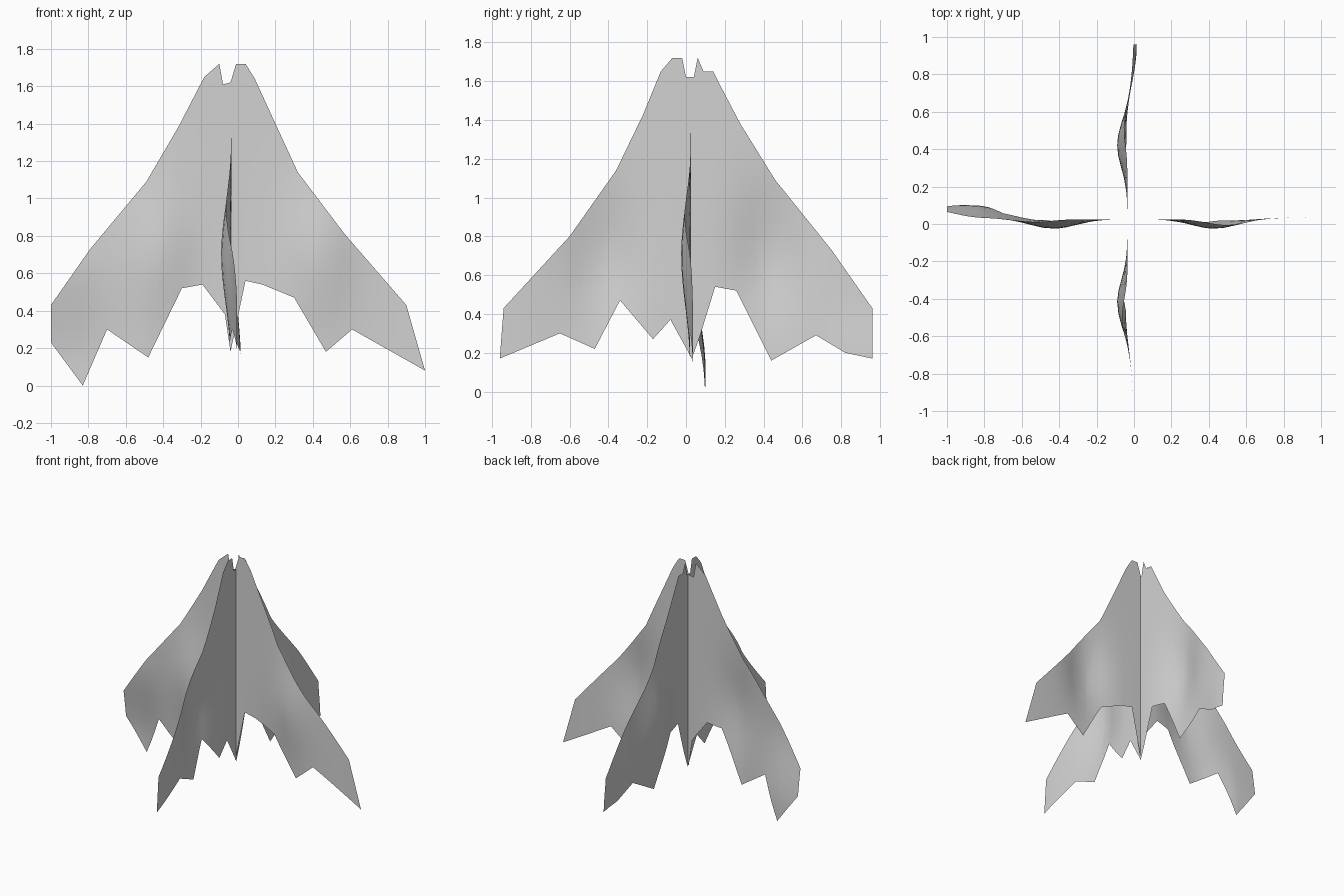
import bpy
import bmesh
from math import exp, radians
from mathutils import Vector

default_cube = bpy.data.objects.get("Cube")
if default_cube:
    bpy.data.objects.remove(default_cube, do_unlink=True)

# One pale grey for both sheets
grey = bpy.data.materials.new("pale_grey")
grey.use_nodes = True
colour = (0.65, 0.65, 0.65, 1)
grey.diffuse_color = colour
shader = next(n for n in grey.node_tree.nodes if n.type == "BSDF_PRINCIPLED")
shader.inputs["Base Color"].default_value = colour

# Torn outlines as (distance across, height), starting at the top notch
WIDE_OUTLINE = [
    (-.04, 1.62), (-.01, 1.72), (.04, 1.72), (.09, 1.64), (.2, 1.4),
    (.32, 1.14), (.57, .81), (.9, .43), (1, .08), (.61, .3), (.47, .18),
    (.3, .47), (.13, .54), (.04, .56), (-.04, .18), (-.07, .38), (-.19, .54),
    (-.3, .52), (-.48, .15), (-.7, .3), (-.83, 0), (-1, .23), (-1, .43),
    (-.79, .73), (-.49, 1.09), (-.32, 1.38), (-.18, 1.65), (-.13, 1.66),
    (-.1, 1.72), (-.08, 1.61),
]
DEEP_OUTLINE = [
    (.04, 1.62), (.06, 1.72), (.09, 1.65), (.14, 1.65), (.17, 1.59),
    (.28, 1.38), (.46, 1.09), (.75, .73), (.96, .43), (.96, .17), (.82, .2),
    (.67, .29), (.44, .16), (.26, .52), (.15, .54), (.07, .28), (.03, .17),
    (-.08, .37), (-.17, .27), (-.34, .47), (-.47, .22), (-.65, .3),
    (-.96, .17), (-.94, .43), (-.6, .8), (-.36, 1.14), (-.22, 1.43),
    (-.13, 1.65), (-.07, 1.72), (-.02, 1.72), (0, 1.62),
]


def bump(value, centre, width):
    return exp(-((value - centre) / width) ** 2)


def ramp(value, start, end):
    """Smooth step from zero to one."""
    t = min(max((value - start) / (end - start), 0), 1)
    return t * t * (3 - 2 * t)


def wide_wave(u, z):
    """Sideways ripple of the left-to-right sheet."""
    fold = 0.05 * bump(abs(u), .43, .17) * bump(z, .7, .35)
    curl = 0.065 * ramp(-u, .5, .85) * ramp(-z, -.7, -.1)
    return 0.025 - fold + curl + 0.012 * ramp(abs(u), .5, 1)


def deep_wave(u, z):
    """Sideways ripple of the front-to-back sheet."""
    fold = 0.055 * bump(abs(u), .42, .17) * bump(z, .7, .35)
    tip = 0.03 * ramp(abs(u), .5, .95)
    curl = 0.02 * ramp(u, .6, .95) * ramp(-z, -.5, -.15)
    return -0.035 - fold + tip + curl


def make_sheet(name, outline, place):
    """Fill an outline, slice it into a grid, then ripple it into place."""
    bm = bmesh.new()
    corners = [bm.verts.new((u, 0, z)) for u, z in outline]
    bm.faces.new(corners)
    bmesh.ops.triangulate(bm, faces=bm.faces[:])
    for axis in (Vector((1, 0, 0)), Vector((0, 0, 1))):
        for step in range(-16, 30):
            bmesh.ops.bisect_plane(
                bm, geom=bm.verts[:] + bm.edges[:] + bm.faces[:],
                dist=0.00001, plane_co=axis * step * 0.06, plane_no=axis)
    bmesh.ops.triangulate(bm, faces=bm.faces[:])
    for vert in bm.verts:
        vert.co = place(vert.co.x, vert.co.z)
    bmesh.ops.recalc_face_normals(bm, faces=bm.faces[:])
    mesh = bpy.data.meshes.new(name)
    bm.to_mesh(mesh)
    bm.free()
    mesh.materials.append(grey)
    sheet = bpy.data.objects.new(name, mesh)
    bpy.context.collection.objects.link(sheet)
    bpy.ops.object.select_all(action="DESELECT")
    sheet.select_set(True)
    bpy.context.view_layer.objects.active = sheet
    bpy.ops.object.shade_smooth_by_angle(angle=radians(60))
    return sheet


# Two crossed sheets sharing a central upright line
make_sheet("side_to_side_sheet", WIDE_OUTLINE,
           lambda u, z: Vector((u, wide_wave(u, z), z)))
make_sheet("front_to_back_sheet", DEEP_OUTLINE,
           lambda u, z: Vector((deep_wave(u, z), u, z)))
